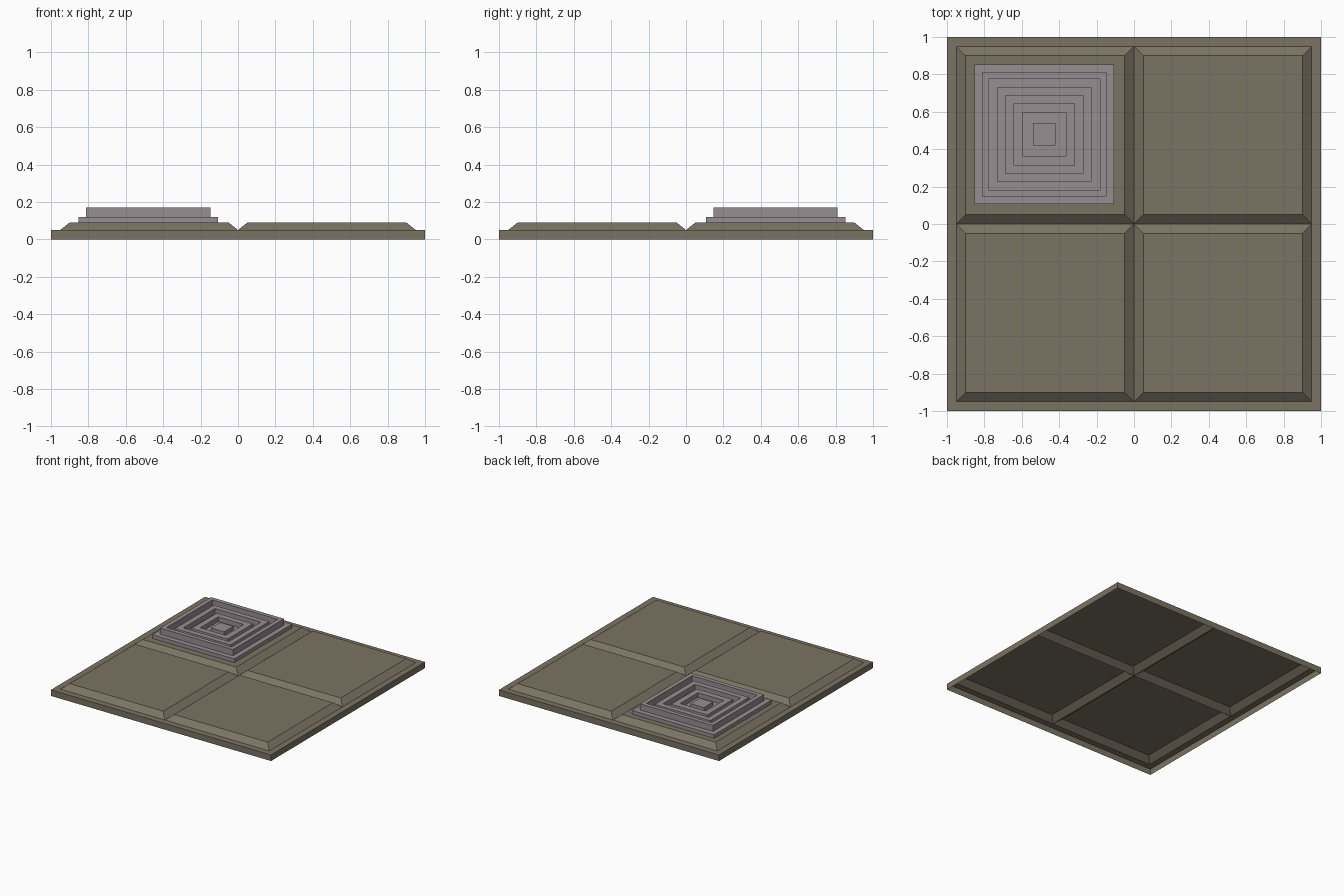
import bpy, bmesh

if "Cube" in bpy.data.objects:
    bpy.data.objects.remove(bpy.data.objects["Cube"])


def material(name, rgb):
    m = bpy.data.materials.new(name)
    m.diffuse_color = (*[(c / 255) ** 2.2 for c in rgb], 1)
    m.use_nodes = True
    m.node_tree.nodes["Principled BSDF"].inputs["Base Color"].default_value = m.diffuse_color
    return m


stone = material("olive_stone", (122, 115, 99))
carved = material("mauve_stone", (150, 141, 145))


def stepped_square(name, loops, centre, mat, cap):
    """Join square loops given as (half size, z), optionally closing the last."""
    bm = bmesh.new()
    prev = None
    for h, z in loops:
        ring = [bm.verts.new((centre[0] + sx * h, centre[1] + sy * h, z))
                for sx, sy in ((-1, -1), (1, -1), (1, 1), (-1, 1))]
        if prev:
            for i in range(4):
                j = (i + 1) % 4
                bm.faces.new((prev[i], prev[j], ring[j], ring[i]))
        prev = ring
    if cap:
        bm.faces.new(prev)
    mesh = bpy.data.meshes.new(name)
    bm.to_mesh(mesh)
    bm.free()
    mesh.materials.append(mat)
    ob = bpy.data.objects.new(name, mesh)
    bpy.context.collection.objects.link(ob)
    return ob


# Outer skirt and flat rim, open underneath
stepped_square("base_rim", [(1, 0), (1, 0.05), (0.95, 0.05)], (0, 0), stone, False)

# Four bevelled slabs meeting in V grooves
for row, sy in (("front", -1), ("back", 1)):
    for side, sx in (("left", -1), ("right", 1)):
        stepped_square(f"{row}_{side}_slab", [(0.475, 0.05), (0.425, 0.09)],
                       (sx * 0.475, sy * 0.475), stone, True)

# Carved plate: concentric raised rings and grooves (half size, top height)
steps = [(0.373, 0.12), (0.332, 0.17), (0.297, 0.12), (0.252, 0.157),
         (0.208, 0.115), (0.165, 0.148), (0.116, 0.11), (0.06, 0.14)]
loops, z = [], 0.09
for half, top in steps:
    loops += [(half, z), (half, top)]
    z = top
stepped_square("carved_plate", loops, (-0.48, 0.479), carved, True)
